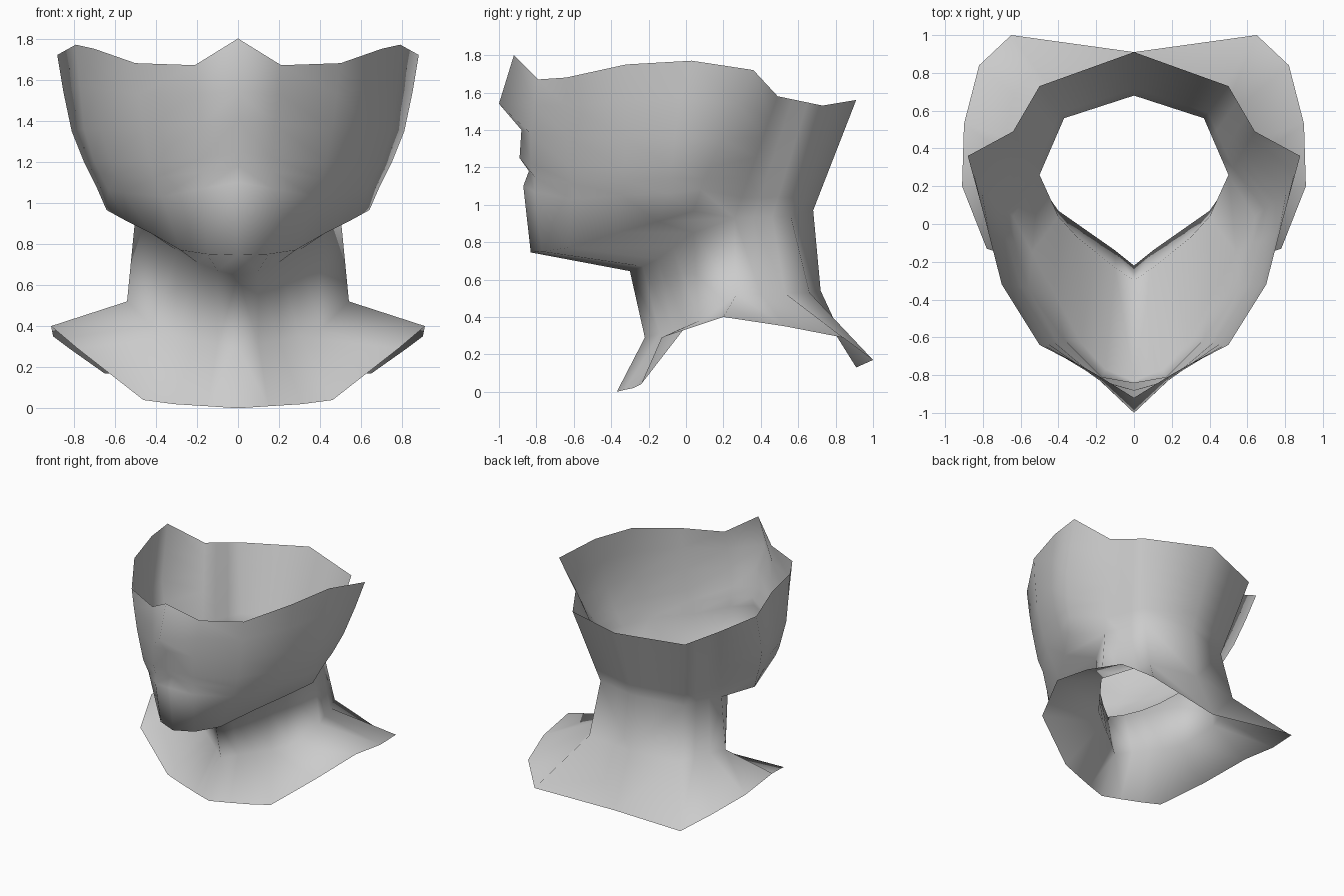
import bpy, bmesh
from mathutils import Vector

if "Cube" in bpy.data.objects:
    bpy.data.objects.remove(bpy.data.objects["Cube"], do_unlink=True)

mat = bpy.data.materials.new("plain_grey")
mat.use_nodes = True
GREY = (0.6, 0.6, 0.6, 1)
mat.diffuse_color = GREY
mat.node_tree.nodes["Principled BSDF"].inputs["Base Color"].default_value = GREY


def lerp_row(a, b, n):
    """n points spaced evenly from a to b."""
    return [Vector(a).lerp(Vector(b), i / (n - 1)) for i in range(n)]


def skin(bm, rows):
    """Quads between successive rows of points."""
    grid = [[bm.verts.new(p) for p in row] for row in rows]
    for upper, lower in zip(grid, grid[1:]):
        for c in range(len(upper) - 1):
            bm.faces.new((upper[c], lower[c], lower[c + 1], upper[c + 1]))


# Half of the face, from the middle line round to the cheek edge
face_rows = [
    # open rim
    [(0, -.92, 1.8), (.21, -.79, 1.67), (.5, -.64, 1.68), (.7, -.32, 1.75), (.79, .03, 1.77), (.88, .36, 1.72)],
    # nose tip
    [(0, -1, 1.54), (.2, -.81, 1.53), (.48, -.64, 1.53), (.69, -.32, 1.56), (.77, -.03, 1.57), (.85, .28, 1.54)],
    # under the nose
    [(0, -.88, 1.4), (.18, -.83, 1.38), (.46, -.63, 1.36), (.67, -.32, 1.36), (.75, -.06, 1.36), (.81, .19, 1.35)],
    # upper lip
    [(0, -.89, 1.25), (.17, -.83, 1.22), (.43, -.62, 1.2), (.62, -.33, 1.2), (.7, -.08, 1.2), (.75, .13, 1.2)],
    # mouth
    [(0, -.84, 1.18), (.17, -.81, 1.15), (.41, -.62, 1.12), (.6, -.33, 1.13), (.67, -.09, 1.14), (.72, .1, 1.14)],
    # lower lip
    [(0, -.87, 1.1), (.17, -.81, 1.07), (.37, -.61, 1.03), (.56, -.34, 1.05), (.63, -.1, 1.06), (.69, .08, 1.08)],
    # jaw edge
    [(0, -.83, .745), (.15, -.77, .75), (.28, -.63, .77), (.42, -.37, .85), (.54, -.15, .91), (.64, .04, .965)],
]

# Half rings of the neck and collar, from front to back
throat = [(0, -.3, .645), (.1, -.23, .67), (.2, -.15, .71), (.3, -.07, .77), (.4, .04, .85)]
nape = lerp_row((.5, .26, .93), (.37, .56, .94), 4) + [Vector((0, .68, .97))]
back_rim = lerp_row((.64, .49, 1.58), (.5, .73, 1.53), 4) + [Vector((0, .91, 1.56))]
neck_base = ([(0, -.22, .29), (.1, -.14, .31), (.2, -.07, .33), (.3, 0, .35), (.4, .07, .38)]
             + lerp_row((.54, .27, .52), (.4, .66, .53), 4) + [(0, .72, .54)])
collar_edge = [(0, -.37, 0), (.15, -.33, .01), (.31, -.28, .02), (.46, -.24, .04), (.78, -.13, .29),
               (.91, .2, .4), (.9, .53, .35), (.82, .84, .29), (.65, 1, .17), (0, .91, .13)]

# Back of the head, in as many rows as the face
count = len(face_rows)
back_cols = [lerp_row(a, b, count) for a, b in zip(back_rim, nape)]
back_rows = [[col[r] for col in back_cols] for r in range(count)]

bm = bmesh.new()
skin(bm, face_rows)
skin(bm, [[f[-1], b[0]] for f, b in zip(face_rows, back_rows)])  # panel behind the cheek
skin(bm, back_rows)
skin(bm, [face_rows[-1], throat + [nape[0]]])                    # underside of the jaw
skin(bm, [throat + nape, neck_base, collar_edge])                # neck and collar
bmesh.ops.remove_doubles(bm, verts=bm.verts, dist=0.001)

mesh = bpy.data.meshes.new("head_and_collar_shell")
bm.to_mesh(mesh)
bm.free()
mesh.materials.append(mat)
for poly in mesh.polygons:
    poly.use_smooth = True

shell = bpy.data.objects.new("head_and_collar_shell", mesh)
bpy.context.collection.objects.link(shell)
mirror = shell.modifiers.new("mirror", 'MIRROR')
mirror.use_clip = True
mirror.merge_threshold = 0.001
